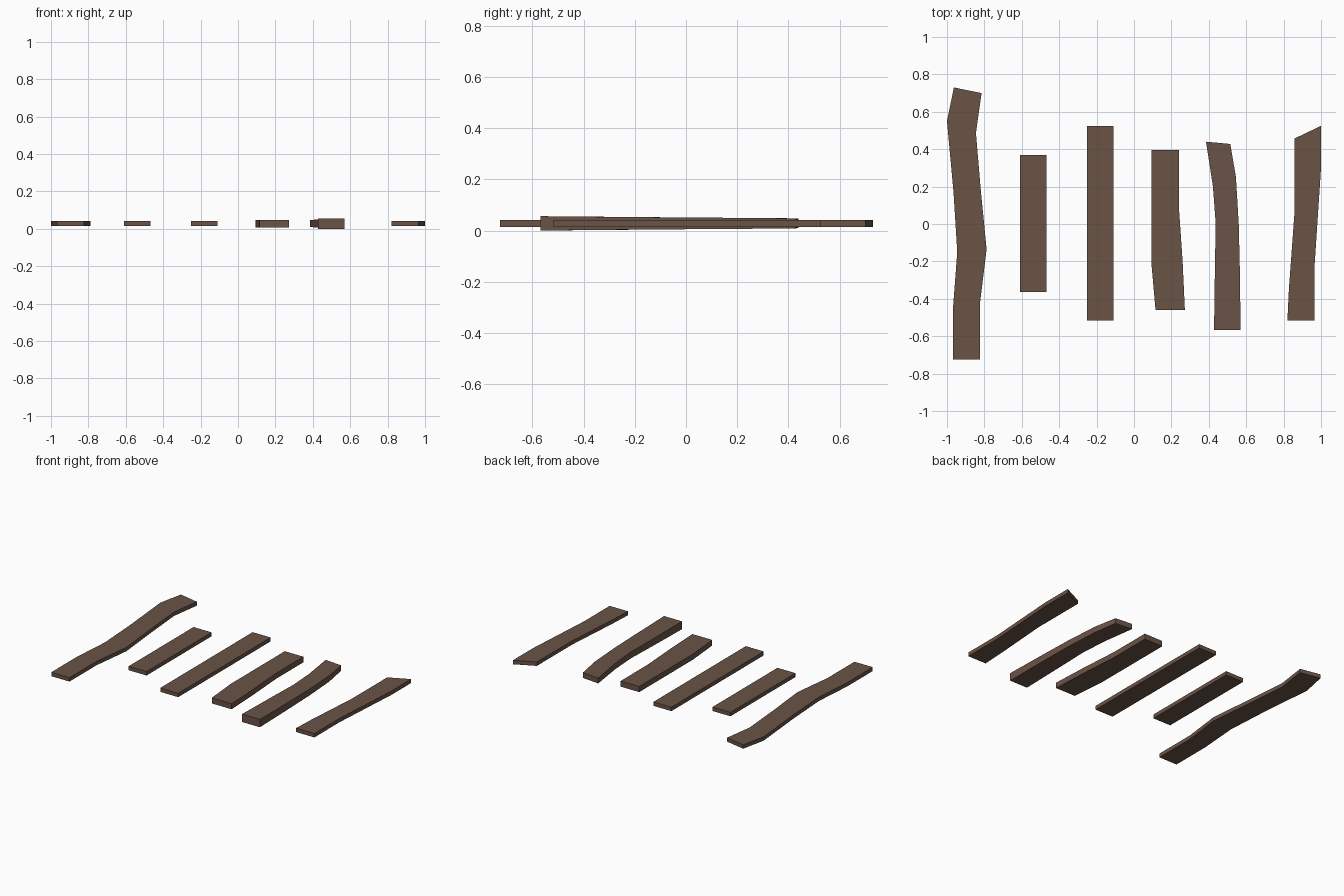
import bpy, bmesh

if "Cube" in bpy.data.objects:
    bpy.data.objects.remove(bpy.data.objects["Cube"])

wood = bpy.data.materials.new("dark brown wood")
wood.diffuse_color = (0.142, 0.087, 0.062, 1)
wood.use_nodes = True
wood.node_tree.nodes["Principled BSDF"].inputs["Base Color"].default_value = wood.diffuse_color
MID = 0.028  # height of every plank's centre plane


def plank(name, left, right, front=0.014, back=0.014):
    """Plank from paired left/right edge points (back to front); half thickness runs back -> front."""
    bm = bmesh.new()
    y0, y1 = left[0][1], left[-1][1]
    rings = []
    for l, r in zip(left, right):
        t = (l[1] - y0) / (y1 - y0)
        h = back + (front - back) * t
        rings.append([bm.verts.new((x, y, z)) for (x, y), z in
                      ((l, MID - h), (r, MID - h), (r, MID + h), (l, MID + h))])
    for a, b in zip(rings, rings[1:]):
        for i in range(4):
            j = (i + 1) % 4
            bm.faces.new((a[i], a[j], b[j], b[i]))
    bm.faces.new(rings[0])
    bm.faces.new(rings[-1])
    bmesh.ops.recalc_face_normals(bm, faces=bm.faces)
    me = bpy.data.meshes.new(name)
    bm.to_mesh(me)
    bm.free()
    me.materials.append(wood)
    bpy.context.collection.objects.link(bpy.data.objects.new(name, me))


# Long wavy plank
plank("wavy_plank",
      [(-.963, .73), (-1, .55), (-.965, .17), (-.945, -.15), (-.967, -.44), (-.967, -.725)],
      [(-.815, .70), (-.845, .487), (-.82, .19), (-.788, -.135), (-.823, -.42), (-.823, -.725)])

# Two straight planks
plank("short_straight_plank", [(-.61, .37), (-.61, -.363)], [(-.468, .37), (-.468, -.363)])
plank("long_straight_plank", [(-.252, .525), (-.252, -.517)], [(-.11, .525), (-.11, -.517)])

# Plank with a slightly bent front end
plank("bent_plank",
      [(.093, .395), (.093, .09), (.093, -.21), (.115, -.46)],
      [(.24, .395), (.24, .09), (.26, -.2), (.272, -.46)], .02, .02)

# Curved plank, thicker at the front
plank("curved_plank",
      [(.385, .44), (.422, .2), (.437, 0), (.433, -.2), (.428, -.567)],
      [(.515, .428), (.545, .25), (.56, 0), (.566, -.25), (.57, -.567)], .028, .019)

# Slanted plank with an angled back end
plank("slanted_plank",
      [(.858, .457), (.858, .06), (.828, -.35), (.82, -.517)],
      [(1, .525), (1, .3), (.965, -.23), (.965, -.517)])
